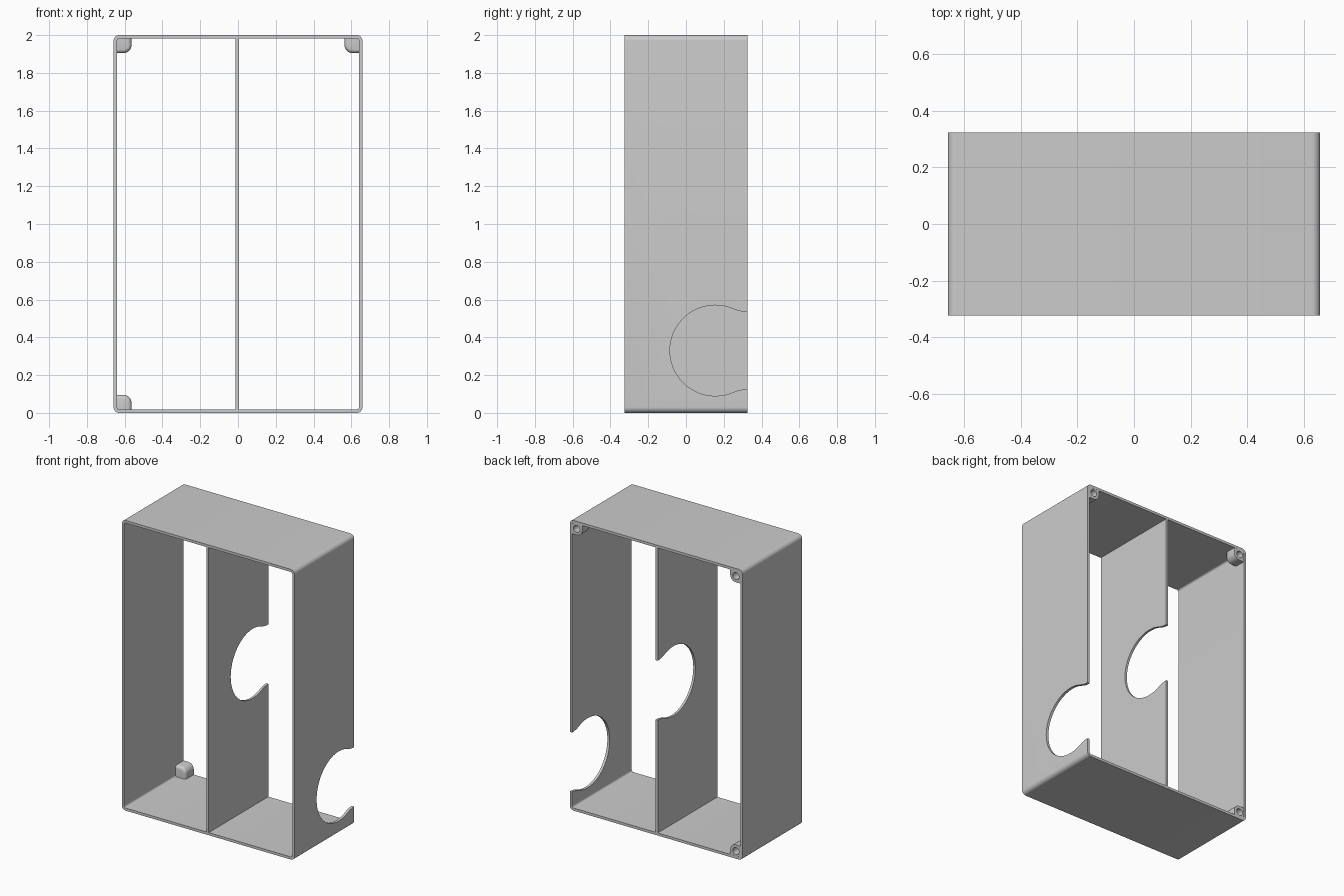
import bpy, bmesh
from math import sin, cos, pi, atan2, hypot

if "Cube" in bpy.data.objects:
    bpy.data.objects.remove(bpy.data.objects["Cube"])

W, D, H = 0.659, 0.3245, 2.0      # half width, half depth, height
T = 0.018                         # wall thickness


def prism(name, pts, axis, a, b):
    """Extrude a 2D profile along axis: 'y' takes (x, z) points, 'x' takes (y, z)."""
    place = (lambda p, d: (p[0], d, p[1])) if axis == 'y' else (lambda p, d: (d, p[0], p[1]))
    bm = bmesh.new()
    lo = [bm.verts.new(place(p, a)) for p in pts]
    hi = [bm.verts.new(place(p, b)) for p in pts]
    bm.faces.new(lo)
    bm.faces.new(hi[::-1])
    n = len(pts)
    for i in range(n):
        bm.faces.new((lo[i], hi[i], hi[(i + 1) % n], lo[(i + 1) % n]))
    bmesh.ops.recalc_face_normals(bm, faces=bm.faces)
    me = bpy.data.meshes.new(name)
    bm.to_mesh(me)
    bm.free()
    ob = bpy.data.objects.new(name, me)
    bpy.context.collection.objects.link(ob)
    return ob


def arc(cx, cz, r, a0, a1, n):
    return [(cx + r * cos(a0 + (a1 - a0) * i / n), cz + r * sin(a0 + (a1 - a0) * i / n))
            for i in range(n + 1)]


def rounded(x, z0, z1, r):
    pts = []
    for k, (sx, z) in enumerate(((1, z1 - r), (-1, z1 - r), (-1, z0 + r), (1, z0 + r))):
        pts += arc(sx * (x - r), z, r, k * pi / 2, (k + 1) * pi / 2, 8)
    return pts


def apply_mods(ob):
    bpy.ops.object.select_all(action='DESELECT')
    ob.select_set(True)
    bpy.context.view_layer.objects.active = ob
    for m in list(ob.modifiers):
        bpy.ops.object.modifier_apply(modifier=m.name)


def subtract(ob, cutter):
    m = ob.modifiers.new("cut", 'BOOLEAN')
    m.operation, m.solver, m.object = 'DIFFERENCE', 'EXACT', cutter
    apply_mods(ob)
    bpy.data.objects.remove(cutter)


def smooth(ob):
    apply_mods(ob)
    bpy.ops.object.shade_smooth_by_angle(angle=pi / 6)


def keyhole(zc):
    """Round cutout with a flared neck, listed from the top lip to the bottom lip."""
    cy, r, neck = 0.155, 0.24, 0.205
    dy = D - cy
    f = (dy * dy + neck * neck - r * r) / (2 * (r - neck))   # lip fillet radius
    t = atan2(neck + f, dy)                                  # tangent angle
    lip = arc(D, zc + neck + f, f, -pi / 2, t - pi, 8)
    low = [(y, 2 * zc - z) for y, z in lip][::-1]
    return lip + arc(cy, zc, r, t, 2 * pi - t, 56)[1:-1] + low


# outer shell, open front and back, with a cutout low in the right wall
shell = prism("outer_shell", rounded(W, 0, H, 0.03), 'y', -D, D)
subtract(shell, prism("inside_cutter", rounded(W - T, T, H - T, 0.013), 'y', -1, 1))
hole = keyhole(0.33)
subtract(shell, prism("wall_cutter", hole + [(D + 0.1, hole[-1][1]), (D + 0.1, hole[0][1])],
                      'x', W - 0.1, W + 0.1))
smooth(shell)

# central divider with a cutout at mid height
divider = prism("divider", [(-D, T - 0.002), (-D, H - T + 0.002), (D, H - T + 0.002)]
                + keyhole(1.0) + [(D, T - 0.002)], 'x', -0.012, 0.004)
smooth(divider)

# screw bosses in three of the back corners
for name, sx, top in (("boss_top_left", -1, True), ("boss_top_right", 1, True),
                      ("boss_bottom_left", -1, False)):
    def at(p):
        return (sx * (W - p[0]), H - p[1] if top else p[1])
    e, r = 0.095, 0.042
    prof = [(0.014, 0.014), (e, 0.014)] + arc(e - r, e - r, r, 0, pi / 2, 10) + [(0.014, e)]
    boss = prism(name, [at(p) for p in prof], 'y', D - 0.09, D - 0.0005)
    # rounded inner end
    bm = bmesh.new()
    bm.from_mesh(boss.data)
    edges = [ed for ed in bm.edges
             if all(v.co.y < D - 0.08 for v in ed.verts)
             and any(abs(abs(v.co.x) - (W - 0.014)) > 0.02 for v in ed.verts)
             and not all(abs(v.co.z - at((0, 0.014))[1]) < 1e-4 for v in ed.verts)]
    bmesh.ops.bevel(bm, geom=edges, offset=0.02, segments=4, profile=0.5, affect='EDGES')
    bm.to_mesh(boss.data)
    bm.free()
    # blind screw hole from the back
    c = [at(p) for p in arc(0.052, 0.052, 0.024, 0, 2 * pi, 24)[:-1]]
    subtract(boss, prism("screw_cutter", c, 'y', D - 0.06, D + 0.1))
    smooth(boss)
